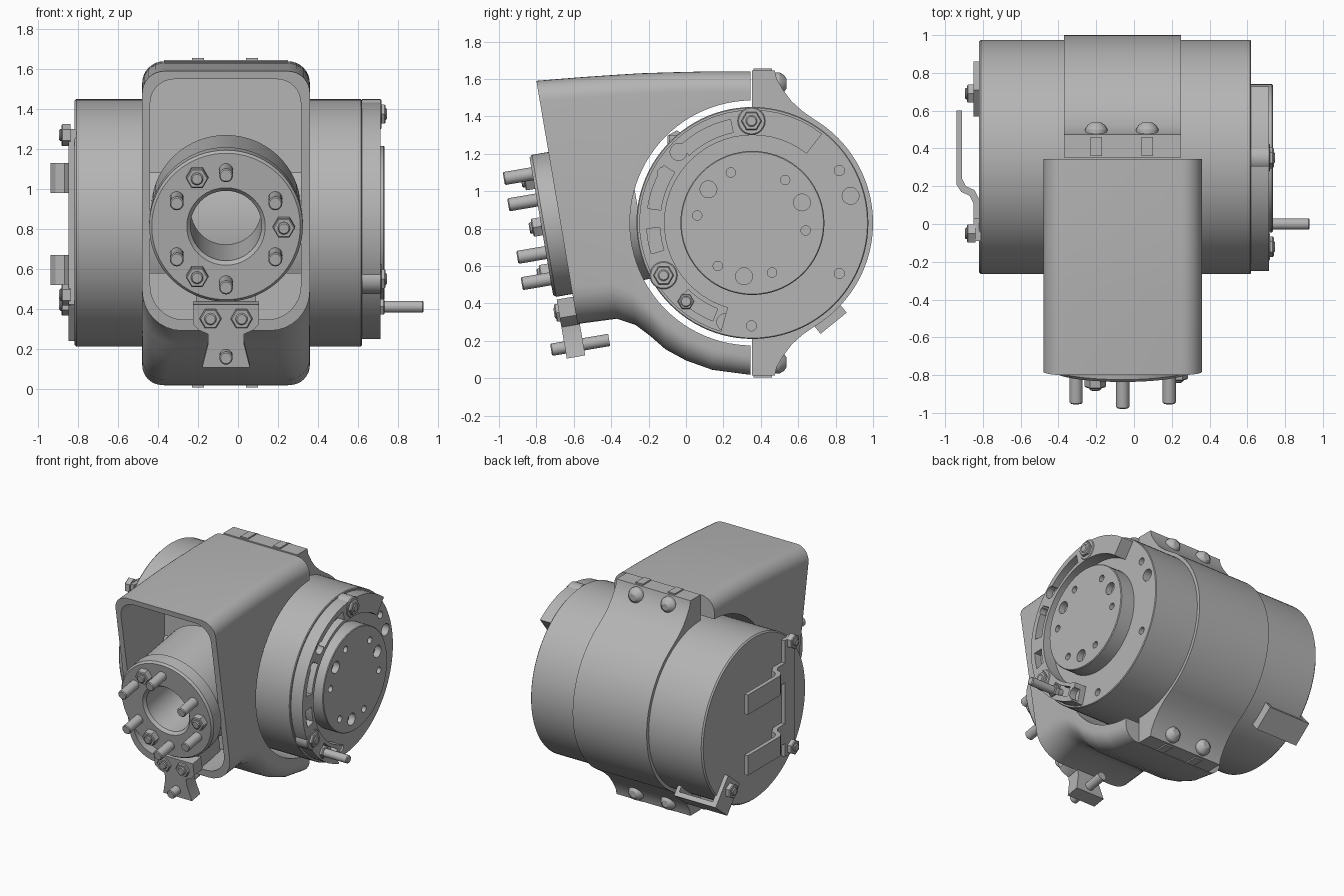
import bpy, bmesh
from math import sin, cos, pi, radians
from mathutils import Matrix, Vector

cube = bpy.data.objects.get("Cube")
if cube:
    bpy.data.objects.remove(cube, do_unlink=True)

grey = bpy.data.materials.new("light_grey_metal")
grey.use_nodes = True
grey.diffuse_color = (0.46, 0.46, 0.46, 1)
grey.node_tree.nodes["Principled BSDF"].inputs["Base Color"].default_value = (0.46, 0.46, 0.46, 1)
parts = []

# Frames: the barrel axis runs along x, the flange axis is tilted downwards
CY, CZ, CX = 0.355, 0.83, -0.06
BARREL = Matrix(((0, 0, 1, 0), (1, 0, 0, CY), (0, 1, 0, CZ), (0, 0, 0, 1)))
FLANGE = Matrix.Translation((CX, -0.67, CZ)) @ Matrix.Rotation(radians(99.7), 4, 'X')
ALONG_Y = Matrix.Rotation(pi / 2, 4, 'X')


def at(frame, a, b, c=0):
    return frame @ Matrix.Translation((a, b, c))


def finish(name, bm, matrix=Matrix(), cutter=False):
    bm.transform(matrix)
    bmesh.ops.recalc_face_normals(bm, faces=bm.faces)
    mesh = bpy.data.meshes.new(name)
    bm.to_mesh(mesh)
    bm.free()
    mesh.materials.append(grey)
    ob = bpy.data.objects.new(name, mesh)
    bpy.context.collection.objects.link(ob)
    if cutter:
        ob.hide_render = True
    else:
        parts.append(ob)
    return ob


def loft(name, rings, matrix=Matrix(), cutter=False):
    bm = bmesh.new()
    loops = [[bm.verts.new(p) for p in ring] for ring in rings]
    for a, b in zip(loops, loops[1:]):
        for i in range(len(a)):
            j = (i + 1) % len(a)
            bm.faces.new((a[i], a[j], b[j], b[i]))
    bm.faces.new(loops[0][::-1])
    bm.faces.new(loops[-1])
    return finish(name, bm, matrix, cutter)


def prism(name, pts, lo, hi, matrix=Matrix(), cutter=False):
    return loft(name, [[(a, b, h) for a, b in pts] for h in (lo, hi)], matrix, cutter)


def box(name, lo, hi, matrix=Matrix()):
    pts = [(lo[0], lo[1]), (hi[0], lo[1]), (hi[0], hi[1]), (lo[0], hi[1])]
    return prism(name, pts, lo[2], hi[2], matrix)


def turned(name, profile, matrix, n=64, cutter=False):
    # solid of stacked circles given as (radius, height)
    rings = [[(r * cos(2 * pi * i / n), r * sin(2 * pi * i / n), h) for i in range(n)]
             for r, h in profile]
    return loft(name, rings, matrix, cutter)


def rod(name, r, lo, hi, matrix, n=20, cutter=False):
    c = min(0.006, r * 0.2)
    return turned(name, [(r, lo), (r, hi - c), (r - c, hi)], matrix, n, cutter)


def hex_bolt(name, r, h, matrix):
    rod(name, r, -0.01, h, matrix, 6)
    rod(name + "_tip", r * 0.55, 0, h * 1.3, matrix, 16)


def arc(r, a0, a1, n=32):
    return [(r * cos(radians(a0 + (a1 - a0) * i / n)), r * sin(radians(a0 + (a1 - a0) * i / n)))
            for i in range(n + 1)]


def sector(r0, r1, a0, a1):
    return arc(r1, a0, a1) + arc(r0, a1, a0)


def rounded(x0, x1, z0, z1, rb, rt):
    pts = []
    for x, z, r, a in ((x1 - rb, z0 + rb, rb, -90), (x1 - rt, z1 - rt, rt, 0),
                       (x0 + rt, z1 - rt, rt, 90), (x0 + rb, z0 + rb, rb, 180)):
        pts += [(x + p, z + q) for p, q in arc(r, a, a + 90, 8)]
    return pts


def cut(ob, cutters):
    for c in cutters:
        mod = ob.modifiers.new("cut", 'BOOLEAN')
        mod.object, mod.operation, mod.solver = c, 'DIFFERENCE', 'EXACT'
    graph = bpy.context.evaluated_depsgraph_get()
    mesh = bpy.data.meshes.new_from_object(ob.evaluated_get(graph))
    ob.modifiers.clear()
    ob.data = mesh
    for c in cutters:
        bpy.data.objects.remove(c, do_unlink=True)


def drill(ob, holes, top, depth):
    cut(ob, [rod("hole", r, top - depth, top + 0.05, at(BARREL, y - CY, z - CZ), 20, True)
             for y, z, r in holes])


# Barrel with chamfered ends
barrel = turned("barrel", [(0.61, -0.82), (0.62, -0.81), (0.62, 0.615), (0.615, 0.62)], BARREL, 96)
drill(barrel, [(0.35, 0.28, 0.027), (0.82, 0.56, 0.027), (0.88, 0.975, 0.045), (0.82, 1.11, 0.027)],
      0.62, 0.06)

# Drive face and raised ring on the right end
face = turned("drive_face", [(0.385, 0.6), (0.385, 0.73), (0.38, 0.735)], BARREL, 72)
drill(face, [(0.12, 1.01, 0.045), (0.24, 1.1, 0.025), (0.53, 1.06, 0.025), (0.62, 0.94, 0.045),
             (0.64, 0.79, 0.025), (0.46, 0.565, 0.025), (0.31, 0.545, 0.045), (0.17, 0.6, 0.025),
             (0.06, 0.87, 0.025)], 0.735, 0.05)
ring = prism("end_ring", sector(0.47, 0.605, 52, 254), 0.61, 0.715, BARREL)
cut(ring, [prism("pocket", sector(0.495, 0.565, a, b), 0.66, 0.8, BARREL, True)
           for a, b in ((102, 133), (147, 172), (183, 197), (226, 248))])
drill(ring, [(-0.04, 1.21, 0.045), (-0.125, 1.1, 0.027), (0.21, 0.3, 0.045)], 0.715, 0.05)
for y, z in ((0.35, 1.375), (-0.12, 0.55)):
    seat = at(BARREL, y - CY, z - CZ)
    rod("ring_bolt_seat", 0.075, 0.62, 0.72, seat, 24)
    hex_bolt("ring_bolt", 0.055, 0.02, at(seat, 0, 0, 0.72))
pin = at(BARREL, -CY, 0.41 - CZ)
rod("locating_pin", 0.03, 0.6, 0.93, pin)
rod("locating_pin_nut", 0.045, 0.7, 0.735, pin, 6)

# Clamp band wrapped around the back, symmetric top to bottom
ear = [(0.352, 1.645), (0.475, 1.645), (0.485, 1.60), (0.52, 1.54), (0.565, 1.48), (0.62, 1.43)]
upper = [(y - CY, z - CZ) for y, z in ear]
band = upper + arc(0.645, 59, -59, 48) + [(y, -z) for y, z in reversed(upper)]
prism("clamp_band", band, -0.37, 0.25, BARREL)
for side in (1, -1):
    for x in (-0.2, 0.07):
        bolt = Matrix.Translation((x, 0.46, CZ + side * 0.745)) @ ALONG_Y.inverted()
        turned("clamp_bolt", [(0.06, -0.02), (0.06, 0.04), (0.045, 0.065), (0.025, 0.078)], bolt, 20)
        box("clamp_lug", (x - 0.03, 0.36, CZ + side * 0.815 - 0.01),
            (x + 0.03, 0.46, CZ + side * 0.815 + 0.01))

# Arm housing lofted from the slanted front to the clamp joint
rings = []
for yt, zt, yb, zb, rb in ((-0.80, 1.59, -0.58, 0.29, 0.2), (-0.58, 1.608, -0.37, 0.318, 0.19),
                           (-0.45, 1.617, -0.27, 0.285, 0.18), (-0.36, 1.623, -0.19, 0.225, 0.17),
                           (-0.25, 1.63, -0.11, 0.155, 0.15), (-0.1, 1.635, 0.0, 0.095, 0.13),
                           (0.1, 1.64, 0.14, 0.045, 0.11), (0.345, 1.64, 0.345, 0.018, 0.1)):
    rings.append([(x, yb + (yt - yb) * (z - zb) / (zt - zb), z)
                  for x, z in rounded(-0.48, 0.36, zb, zt, rb, 0.11)])
housing = loft("arm_housing", rings)
cut(housing, [rod("barrel_cutter", 0.655, -1, 1, BARREL, 96, True),
              prism("cavity_cutter", rounded(-0.44, 0.315, 0.345, 1.55, 0.17, 0.12),
                    0.25, 1.2, ALONG_Y, True)])
box("housing_web", (-0.15, -0.5, -0.25), (0.15, -0.36, 0), FLANGE)

# Output flange with a through bore
flange = turned("output_flange", [(0.375, -0.42), (0.375, 0), (0.385, 0), (0.385, 0.09),
                                  (0.372, 0.105)], FLANGE, 72)
cut(flange, [turned("bore_cutter", [(0.178, -0.6), (0.178, 0.085), (0.22, 0.13)], FLANGE, 48, True)])
for a in range(30, 390, 60):
    rod("flange_stud", 0.035, 0.05, 0.26,
        at(FLANGE, 0.285 * cos(radians(a)), 0.285 * sin(radians(a))))
for a in (0, 120, 240):
    hex_bolt("flange_bolt", 0.056, 0.05,
             at(FLANGE, 0.29 * cos(radians(a)), 0.29 * sin(radians(a)), 0.105))

# Hanging stop bracket under the flange
half = [(0.165, -0.40), (0.165, -0.50), (0.135, -0.53), (0.09, -0.55), (0.09, -0.60), (0.12, -0.72)]
prism("stop_bracket", half + [(-x, v) for x, v in reversed(half)], -0.01, 0.09, FLANGE)
for x in (-0.078, 0.078):
    hex_bolt("stop_bracket_bolt", 0.055, 0.02, at(FLANGE, x, -0.47, 0.09))
rod("stop_pin", 0.033, -0.15, 0.165, at(FLANGE, 0, -0.66))

# Cable clip on the left end: strip with two stepped arms
box("clip_strip", (-0.85, -0.09, 0.42), (-0.81, 0.03, 1.3))
arm = [(-0.82, -0.06), (-0.82, 0.13), (-0.845, 0.18), (-0.89, 0.2), (-0.91, 0.24), (-0.91, 0.6),
       (-0.94, 0.6), (-0.94, 0.21), (-0.915, 0.17), (-0.87, 0.15), (-0.85, 0.11), (-0.85, -0.06)]
for z in (0.52, 0.98):
    prism("clip_arm", arm, z, z + 0.15)
END = Matrix.Rotation(-pi / 2, 4, 'Y')
for y, z in ((-0.05, 1.27), (-0.05, 0.47), (0.69, 0.42)):
    hex_bolt("clip_bolt", 0.055, 0.035, Matrix.Translation((-0.85, y, z)) @ END)

# Lower hook plate folded over the rim of the barrel
RIM = Matrix.Translation((0, CY, CZ)) @ Matrix.Rotation(radians(-51), 4, 'X')
box("hook_tab", (-0.85, 0.45, -0.09), (-0.81, 0.69, 0.09), RIM)
box("hook_strip", (-0.85, 0.655, -0.09), (-0.5, 0.69, 0.09), RIM)
box("hook_foot", (-0.53, 0.6, -0.09), (-0.5, 0.69, 0.09), RIM)

# Smooth shading with sharp edges kept
bpy.ops.object.select_all(action='DESELECT')
for ob in parts:
    ob.select_set(True)
bpy.context.view_layer.objects.active = parts[0]
bpy.ops.object.shade_smooth_by_angle(angle=radians(30))
